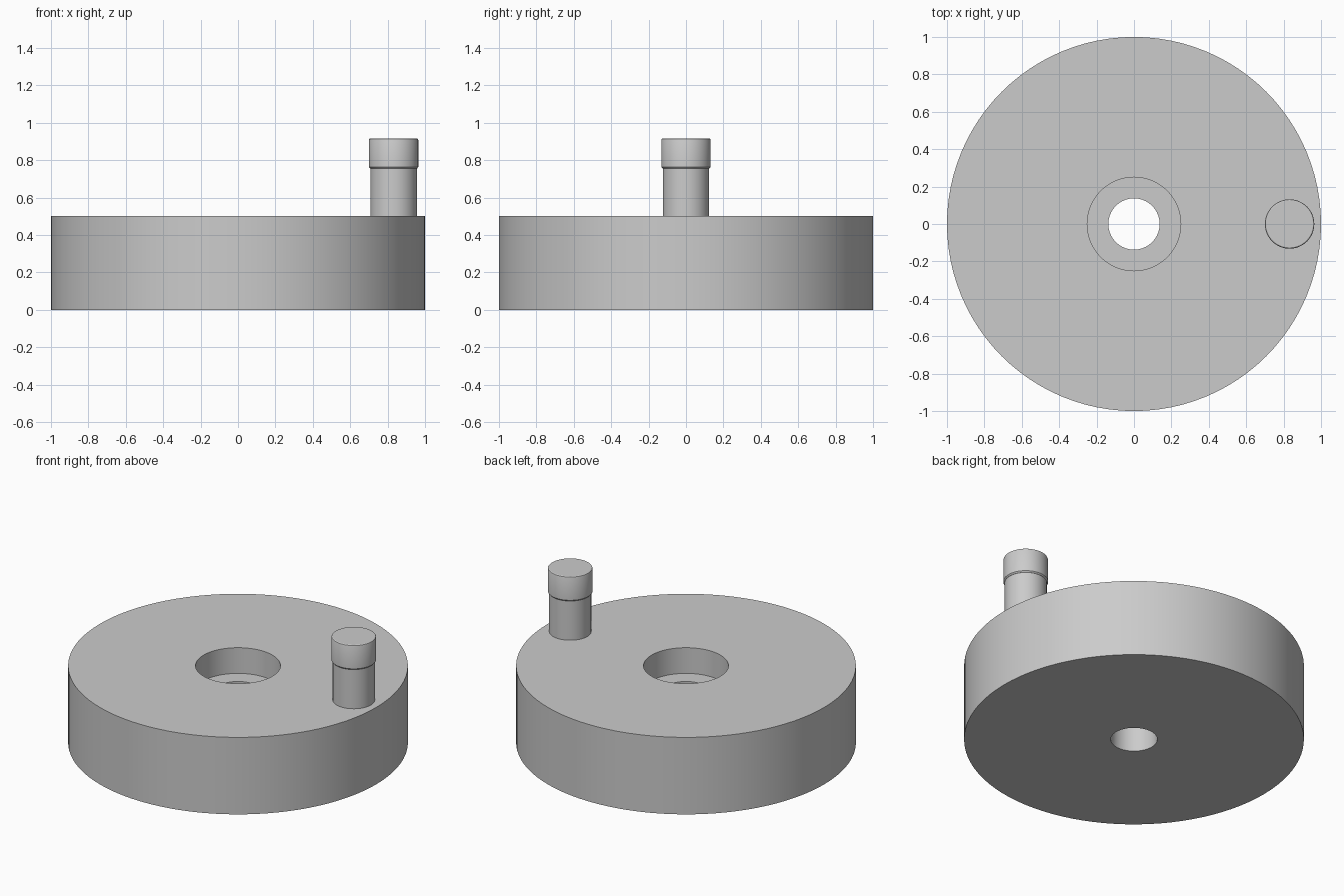
import bpy
import bmesh
import math
from mathutils import Matrix, Vector

cube = bpy.data.objects.get("Cube")
if cube:
    bpy.data.objects.remove(cube, do_unlink=True)

# Single grey metal colour
metal = bpy.data.materials.new("grey_metal")
metal.use_nodes = True
grey = (0.6, 0.6, 0.6, 1.0)
metal.diffuse_color = grey
metal.node_tree.nodes["Principled BSDF"].inputs["Base Color"].default_value = grey


def lathe(name, profile, sides, location=(0, 0, 0), closed=False):
    """Spin an (radius, height) profile around the vertical axis."""
    bm = bmesh.new()
    verts = [bm.verts.new((r, 0, z)) for r, z in profile]
    edges = [bm.edges.new(pair) for pair in zip(verts, verts[1:])]
    if closed:
        edges.append(bm.edges.new((verts[-1], verts[0])))
    bmesh.ops.spin(bm, geom=verts + edges, cent=(0, 0, 0), axis=(0, 0, 1),
                   angle=math.tau, steps=sides, use_duplicate=False)
    bmesh.ops.remove_doubles(bm, verts=bm.verts, dist=0.0001)
    bmesh.ops.recalc_face_normals(bm, faces=bm.faces)
    mesh = bpy.data.meshes.new(name)
    bm.to_mesh(mesh)
    bm.free()
    mesh.materials.append(metal)
    obj = bpy.data.objects.new(name, mesh)
    obj.location = location
    bpy.context.collection.objects.link(obj)
    bpy.ops.object.select_all(action='DESELECT')
    obj.select_set(True)
    bpy.context.view_layer.objects.active = obj
    bpy.ops.object.shade_smooth_by_angle(angle=math.radians(30))
    return obj


# Wheel with a through bore and a wider counterbore on top
lathe("wheel_disc", [(0.137, 0), (1, 0), (1, 0.5), (0.25, 0.5),
                     (0.25, 0.333), (0.137, 0.333)], 96, closed=True)

# Crank handle near the rim: plain stem and a cap with softened edges
handle = (0.832, 0, 0)
lathe("handle_stem", [(0, 0.49), (0.124, 0.49), (0.124, 0.765), (0, 0.765)], 48, handle)
lathe("handle_cap", [(0, 0.755), (0.125, 0.755), (0.132, 0.763), (0.132, 0.908),
                     (0.13, 0.913), (0.125, 0.916), (0, 0.916)], 48, handle)
